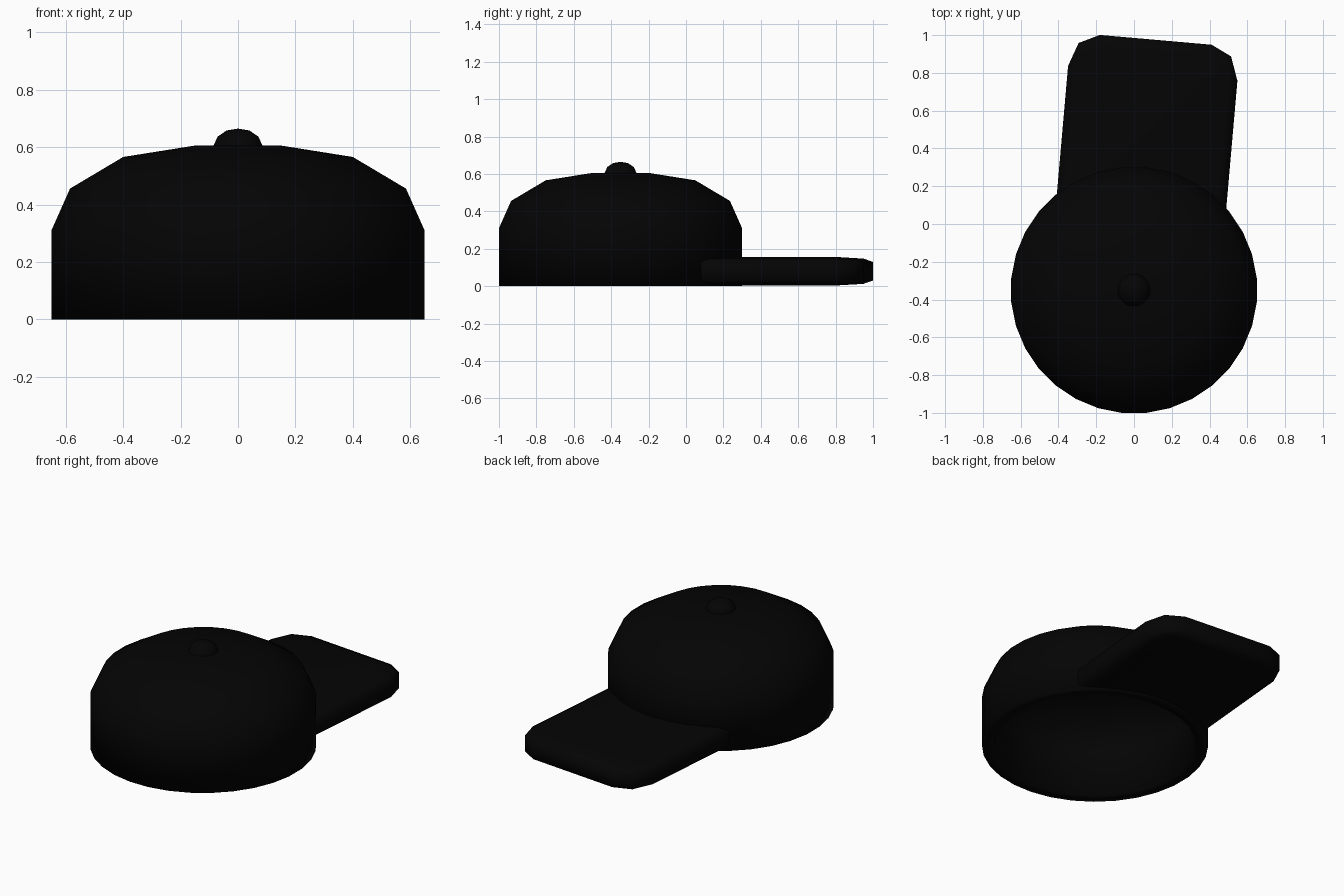
import bpy, bmesh, math
from mathutils import Matrix

cube = bpy.data.objects.get("Cube")
if cube:
    bpy.data.objects.remove(cube, do_unlink=True)

CENTRE_Y = -0.35

# Single cloth colour
black = bpy.data.materials.new("black_cloth")
black.use_nodes = True
colour = (0.0012, 0.0012, 0.0012, 1)
black.diffuse_color = colour
black.node_tree.nodes["Principled BSDF"].inputs["Base Color"].default_value = colour


def finish(name, bm):
    """Turn a bmesh into a smooth-shaded object."""
    for face in bm.faces:
        face.smooth = True
    mesh = bpy.data.meshes.new(name)
    bm.to_mesh(mesh)
    bm.free()
    mesh.materials.append(black)
    obj = bpy.data.objects.new(name, mesh)
    bpy.context.collection.objects.link(obj)
    return obj


def lathe(name, profile, top, sides):
    """Spin (radius, height) points into a dome, open below, with a top pole."""
    bm = bmesh.new()
    rings = []
    for radius, z in profile:
        radius /= math.cos(math.pi / sides)
        angles = [math.tau * (i + 0.5) / sides for i in range(sides)]
        rings.append([bm.verts.new((radius * math.cos(a),
                                    CENTRE_Y + radius * math.sin(a), z)) for a in angles])
    pole = bm.verts.new((0, CENTRE_Y, top))
    for i in range(sides):
        j = (i + 1) % sides
        for low, high in zip(rings, rings[1:]):
            bm.faces.new((low[i], low[j], high[j], high[i]))
        bm.faces.new((rings[-1][i], rings[-1][j], pole))
    return finish(name, bm)


# Hollow rounded crown with a thick wall
crown = lathe("crown", [(0.65, 0), (0.65, 0.31), (0.585, 0.456), (0.4, 0.566), (0.148, 0.606)],
              0.607, 32)
wall = crown.modifiers.new("wall", 'SOLIDIFY')
wall.thickness = 0.07
wall.offset = -1
wall.use_even_offset = True

# Button on top of the crown
lathe("top_button", [(0.086, 0.59), (0.085, 0.606), (0.071, 0.637), (0.04, 0.658)], 0.665, 16)

# Brim: a bevelled block, flattened and turned slightly to one side
bm = bmesh.new()
bmesh.ops.create_cube(bm, size=1)
bmesh.ops.bevel(bm, geom=bm.edges[:], offset=0.17, segments=2, profile=0.5, affect='EDGES')
bm.transform(Matrix.Translation((0.069, 0.452, 0.08))
             @ Matrix.Rotation(math.radians(-5), 4, 'Z')
             @ Matrix.Diagonal((0.9, 1.05, 0.15, 1)))
bmesh.ops.recalc_face_normals(bm, faces=bm.faces)
brim = finish("brim", bm)

# Trim the brim to the crown wall so that the inside stays clear
bm = bmesh.new()
bmesh.ops.create_cone(bm, cap_ends=True, segments=32, radius1=0.62, radius2=0.62, depth=1,
                      matrix=Matrix.Translation((0, CENTRE_Y, 0))
                      @ Matrix.Rotation(math.pi / 32, 4, 'Z'))
cutter = finish("brim_cutter", bm)
cutter.hide_render = True
trim = brim.modifiers.new("trim", 'BOOLEAN')
trim.operation = 'DIFFERENCE'
trim.object = cutter
bpy.ops.object.select_all(action='DESELECT')
brim.select_set(True)
bpy.context.view_layer.objects.active = brim
bpy.ops.object.modifier_apply(modifier=trim.name)
bpy.data.objects.remove(cutter, do_unlink=True)
bpy.ops.object.shade_smooth_by_angle(angle=math.radians(75))
